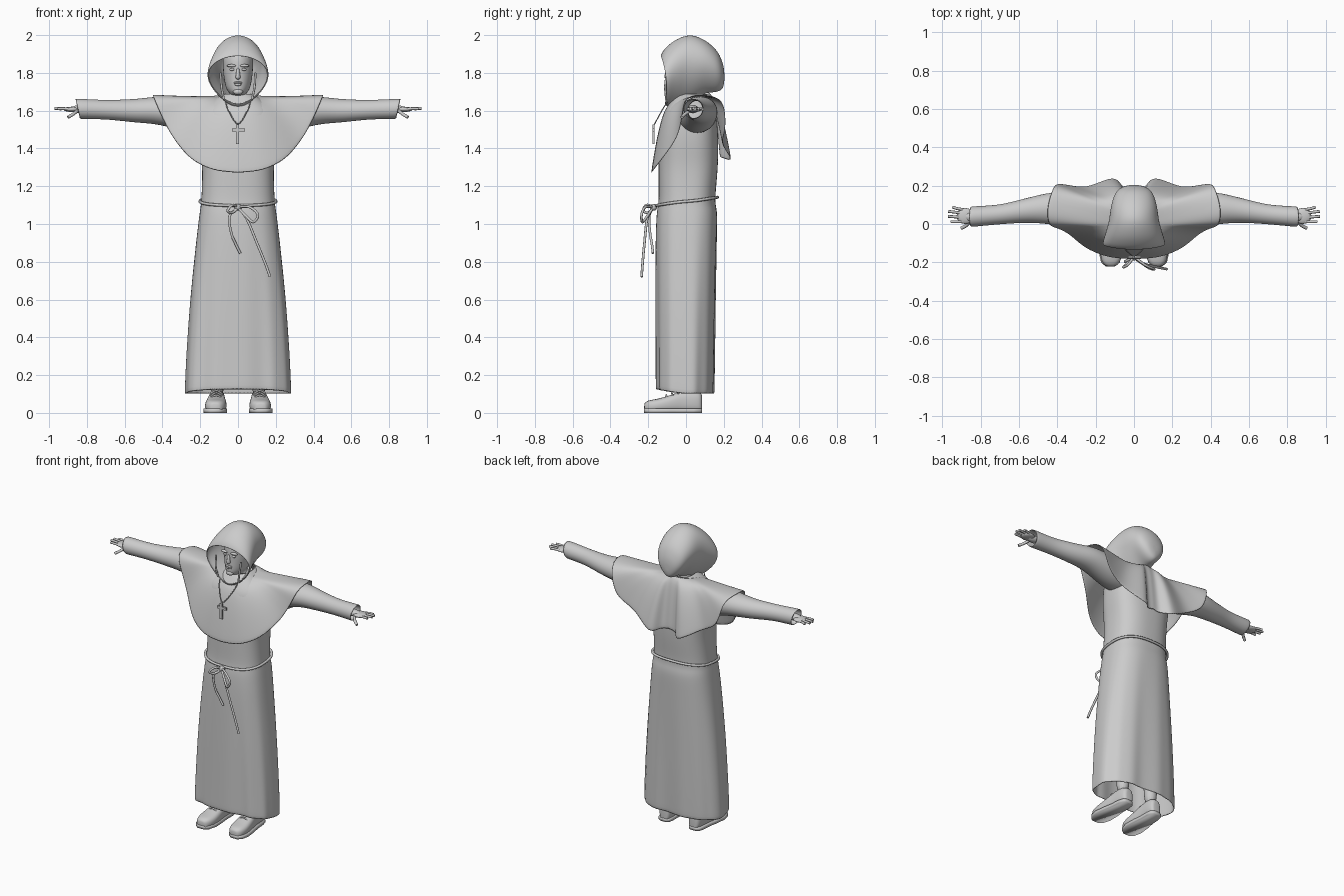
import bpy, bmesh
from math import sin, cos, pi, copysign
from mathutils import Vector

old = bpy.data.objects.get("Cube")
if old:
    bpy.data.objects.remove(old)

mat = bpy.data.materials.new("plain grey")
mat.use_nodes = True
GREY = (0.6, 0.6, 0.6, 1)
mat.diffuse_color = GREY
mat.node_tree.nodes["Principled BSDF"].inputs["Base Color"].default_value = GREY


def finish(bm, name, subsurf=1, thick=0.0):
    bmesh.ops.recalc_face_normals(bm, faces=bm.faces)
    me = bpy.data.meshes.new(name)
    bm.to_mesh(me)
    bm.free()
    me.materials.append(mat)
    for p in me.polygons:
        p.use_smooth = True
    ob = bpy.data.objects.new(name, me)
    bpy.context.collection.objects.link(ob)
    if thick:
        m = ob.modifiers.new("cloth", "SOLIDIFY")
        m.thickness = thick
        m.offset = -1
    if subsurf:
        m = ob.modifiers.new("smooth", "SUBSURF")
        m.levels = m.render_levels = subsurf
    return ob


def loft(name, rings, caps=(False, False), subsurf=1, thick=0.0):
    """Skin closed rings of equal point count."""
    bm = bmesh.new()
    vs = [[bm.verts.new(p) for p in r] for r in rings]
    n = len(vs[0])
    for a, b in zip(vs, vs[1:]):
        for i in range(n):
            j = (i + 1) % n
            bm.faces.new((a[i], a[j], b[j], b[i]))
    for use, ring in zip(caps, (vs[0], vs[-1])):
        if use:
            bm.faces.new(ring)
    return finish(bm, name, subsurf, thick)


def spline(pts, steps=4):
    """Catmull-Rom through tuples of any length."""
    out = []
    for i in range(len(pts) - 1):
        q = [pts[max(0, min(len(pts) - 1, i + k))] for k in (-1, 0, 1, 2)]
        for s in range(steps):
            t = s / steps
            out.append(tuple(0.5 * (2 * b + (c - a) * t + (2 * a - 5 * b + 4 * c - d) * t * t
                                    + (3 * b - a - 3 * c + d) * t ** 3) for a, b, c, d in zip(*q)))
    return out + [tuple(pts[-1])]


def cord(name, pts, radius, closed=False):
    cu = bpy.data.curves.new(name, "CURVE")
    cu.dimensions = "3D"
    cu.bevel_depth = radius
    cu.bevel_resolution = 2
    cu.use_fill_caps = True
    path = spline(pts, 5)
    sp = cu.splines.new("POLY")
    sp.points.add(len(path) - 1)
    for p, co in zip(sp.points, path):
        p.co = (*co, 1)
    sp.use_cyclic_u = closed
    sp.use_smooth = True
    cu.materials.append(mat)
    ob = bpy.data.objects.new(name, cu)
    bpy.context.collection.objects.link(ob)
    return ob


def ball(name, loc, size, seg=16):
    bm = bmesh.new()
    bmesh.ops.create_uvsphere(bm, u_segments=seg, v_segments=seg // 2 + 2, radius=1)
    bmesh.ops.scale(bm, vec=size, verts=bm.verts)
    bmesh.ops.translate(bm, vec=loc, verts=bm.verts)
    return finish(bm, name, 0)


def block(name, loc, size):
    bm = bmesh.new()
    bmesh.ops.create_cube(bm, size=1)
    bmesh.ops.scale(bm, vec=size, verts=bm.verts)
    bmesh.ops.translate(bm, vec=loc, verts=bm.verts)
    ob = finish(bm, name, 0)
    for p in ob.data.polygons:
        p.use_smooth = False


def sq(v, e):
    return copysign(abs(v) ** e, v)


# Robe: height, half width, front, back
robe = [(0.1, .28, -.157, .148), (.3, .272, -.158, .152), (.6, .252, -.16, .157),
        (.9, .222, -.16, .163), (1.05, .204, -.155, .165), (1.13, .194, -.145, .155),
        (1.3, .19, -.145, .168), (1.45, .205, -.14, .17), (1.58, .2, -.12, .16),
        (1.65, .14, -.08, .14), (1.69, .075, -.05, .11)]
rings = []
for z, w, f, b in spline(robe, 3):
    loose = max(0, 1 - z / 1.1)
    ring = []
    for i in range(64):
        a = 2 * pi * i / 64
        fold = 1 + loose * (.035 * sin(7 * a + .8) + .025 * sin(12 * a))
        x = w * sq(cos(a), .8) * (1 + loose * .02 * sin(9 * a))
        y = (f + b) / 2 + (b - f) / 2 * sq(sin(a), .75) * fold
        lift = .025 * max(0, -sin(a)) * loose if z < .15 else 0
        ring.append((x, y, z + lift))
    rings.append(ring)
loft("robe", rings, thick=.006)

# Shoulder cape: hem from front centre over the shoulder to back centre
hem = [(0, -.185, 1.27), (.13, -.175, 1.285), (.25, -.125, 1.345), (.34, -.06, 1.45),
       (.4, -.02, 1.56), (.445, .0, 1.665), (.45, .09, 1.685), (.42, .195, 1.65),
       (.37, .205, 1.5), (.25, .2, 1.42), (.11, .24, 1.34), (.05, .19, 1.35), (0, .185, 1.36)]
half = spline(hem, 3)
edge = half + [(-x, y, z) for x, y, z in half[-2:0:-1]]
rings = []
for s in (0, .15, .3, .45, .6, .75, .9, 1):
    ring = []
    for i, (x, y, z) in enumerate(edge):
        a = 2 * pi * i / len(edge)
        n = Vector((.085 * sin(a), .03 - .095 * cos(a), 1.675 - .02 * cos(a)))
        k = s ** .62
        h = s ** 1.35
        wave = .006 * s * sin(10 * a) * sin(a)
        ring.append((n.x + (x - n.x) * k, n.y + (y - n.y) * k + wave, n.z + (z - n.z) * h))
    rings.append(ring)
loft("shoulder_cape", rings, thick=.005)

# Hood: depth, bottom, top, half width
hood = [(-.135, 1.635, 1.89, .158), (-.115, 1.62, 1.925, .158), (-.06, 1.622, 1.972, .146),
        (.02, 1.645, 2.0, .128), (.1, 1.69, 1.973, .116), (.165, 1.7, 1.915, .093),
        (.195, 1.72, 1.85, .055), (.203, 1.76, 1.8, .015)]
rings = []
for y, lo, hi, w in spline(hood, 3):
    front = max(0, min(1, -y / .12))
    ring = []
    for i in range(40):
        a = 2 * pi * i / 40
        c = cos(a)
        x = w * sin(a) * (1 + .22 * c - .1 * c * c)
        dip = .022 * front * (1 - c) / 2 + .018 * front * sin(a) ** 2
        ring.append((x, y + dip, (lo + hi) / 2 + (hi - lo) / 2 * c))
    rings.append(ring)
loft("hood", rings, caps=(False, True), thick=.006)

# Head: height, half width, front, back
skull = [(1.6, .055, -.03, .07), (1.67, .052, -.035, .075), (1.69, .045, -.09, .08),
         (1.72, .064, -.1, .09), (1.78, .076, -.1, .1), (1.83, .08, -.1, .11),
         (1.88, .08, -.095, .11), (1.93, .06, -.07, .09), (1.955, .02, -.02, .04)]
rings = [[(w * cos(2 * pi * i / 24), (f + b) / 2 + (b - f) / 2 * sin(2 * pi * i / 24), z)
          for i in range(24)] for z, w, f, b in spline(skull, 3)]
loft("head", rings, caps=(True, True))
nose = [(1.765, .006, .004), (1.772, .016, .018), (1.79, .011, .014), (1.83, .008, .003)]
loft("nose", [[(w * cos(2 * pi * i / 10), -.1 + d * sin(2 * pi * i / 10), z)
               for i in range(10)] for z, w, d in nose], caps=(True, True))
ball("upper_lip", (0, -.098, 1.748), (.024, .01, .006))
ball("lower_lip", (0, -.097, 1.738), (.02, .01, .007))
ball("chin", (0, -.088, 1.7), (.026, .016, .016))
for side, tag in ((1, "left"), (-1, "right")):
    ball(tag + "_eye", (side * .031, -.09, 1.818), (.015, .008, .007))
    ball(tag + "_brow", (side * .034, -.092, 1.838), (.026, .012, .008))
    cord(tag + "_hood_strap", [(side * .092, -.1, 1.8), (side * .088, -.11, 1.73),
                               (side * .075, -.105, 1.66)], .006)
cord("collar", [(.07 * sin(i * pi / 6), .01 - .09 * cos(i * pi / 6), 1.655 - .02 * cos(i * pi / 6))
                for i in range(13)], .008)

# Sleeves: distance out, centre depth, centre height, half depth, half height
sleeve = [(.1, .05, 1.57, .1, .09), (.25, .065, 1.58, .1, .095), (.42, .08, 1.6, .085, .075),
          (.55, .072, 1.6, .066, .062), (.7, .05, 1.605, .052, .052), (.85, .038, 1.61, .054, .054)]
# Finger tips and thumb: base depth, tip
fingers = [(.075, .945, .088, 1.607), (.055, .968, .066, 1.611), (.033, .97, .04, 1.612),
           (.012, .955, .012, 1.61)]
for side, tag in ((1, "left"), (-1, "right")):
    rings = [[(side * (x + (.012 * sin(a) if x > .84 else 0)), y + ry * cos(a), z + rz * sin(a))
              for a in (2 * pi * i / 24 for i in range(24))]
             for x, y, z, ry, rz in spline(sleeve, 3)]
    loft(tag + "_sleeve", rings, thick=.005)
    ball(tag + "_wrist", (side * .83, .038, 1.608), (.06, .028, .022))
    ball(tag + "_palm", (side * .88, .042, 1.607), (.045, .042, .014))
    for k, (y, tx, ty, tz) in enumerate(fingers):
        cord(f"{tag}_finger_{k + 1}", [(side * .89, y, 1.608), (side * .925, (y + ty) / 2, 1.611),
                                       (side * tx, ty, tz)], .0075)
    cord(tag + "_thumb", [(side * .85, .02, 1.6), (side * .875, -.008, 1.58),
                          (side * .9, -.022, 1.565)], .009)

    # Shoes: depth, centre, half width, top
    shoe = [(-.222, .022, .05), (-.2, .046, .066), (-.15, .058, .075), (-.08, .053, .095),
            (-.02, .045, .118), (.04, .043, .12), (.075, .036, .11), (.086, .02, .09)]
    rings = []
    for y, w, top in spline(shoe, 2):
        cx = side * (.112 - y * .04)
        rings.append([(cx + w * sq(cos(a), .7), y, max(.004, top / 2 + top / 2 * sq(sin(a), .8)))
                      for a in (2 * pi * i / 20 for i in range(20))])
    loft(tag + "_shoe", rings, caps=(True, True))
    sole = [(side * (.115 - y * .04) + s * w * 1.06, y, .013) for s, row in ((1, shoe), (-1, shoe[::-1]))
            for y, w, top in row]
    loft(tag + "_sole", [[(x, y, z) for x, y, _ in sole] for z in (0, .022)], (True, True), 0)
    for k in range(3):
        y, z = -.1 + k * .03, .09 + k * .012
        cord(f"{tag}_lace_{k + 1}", [(side * .115 - .032, y, z - .012), (side * .115, y - .005, z + .004),
                                     (side * .115 + .032, y, z - .012)], .005)
    rings = [[(side * .11 + r * cos(2 * pi * i / 16), .025 + r * sin(2 * pi * i / 16), z)
              for i in range(16)] for z, r in ((.08, .036), (.2, .042), (.4, .055), (.7, .065))]
    loft(tag + "_leg", rings, caps=(True, True))

# Rope belt with bow and hanging tails
belt = []
for i in range(33):
    a = 2 * pi * i / 32
    belt.append((.202 * sq(sin(a), .8), .005 - .162 * sq(cos(a), .75), 1.12 - .022 * cos(a)))
cord("rope_belt", belt, .008)
ball("belt_knot", (0, -.172, 1.088), (.02, .018, .018))
cord("bow_loop_left", [(0, -.17, 1.09), (.06, -.215, 1.09), (.105, -.235, 1.05), (.08, -.23, 1.01),
                       (.035, -.2, 1.05), (0, -.175, 1.085)], .007)
cord("bow_loop_right", [(0, -.17, 1.09), (-.03, -.21, 1.1), (-.055, -.225, 1.07),
                        (-.03, -.2, 1.06), (0, -.175, 1.085)], .007)
cord("long_tail", [(0, -.175, 1.085), (.045, -.205, 1.03), (.1, -.22, .9), (.145, -.23, .79),
                   (.17, -.235, .72)], .007)
cord("short_tail", [(0, -.175, 1.085), (-.045, -.195, 1.04), (-.035, -.19, .95), (-.01, -.18, .89),
                    (.012, -.175, .845)], .007)

# Necklace with cross
cord("necklace", [(-.065, -.1, 1.645), (-.05, -.128, 1.6), (0, -.166, 1.53),
                  (.05, -.128, 1.6), (.065, -.1, 1.645)], .003)
block("cross_upright", (-.003, -.172, 1.475), (.017, .012, .105))
block("cross_bar", (.002, -.172, 1.497), (.068, .012, .017))
